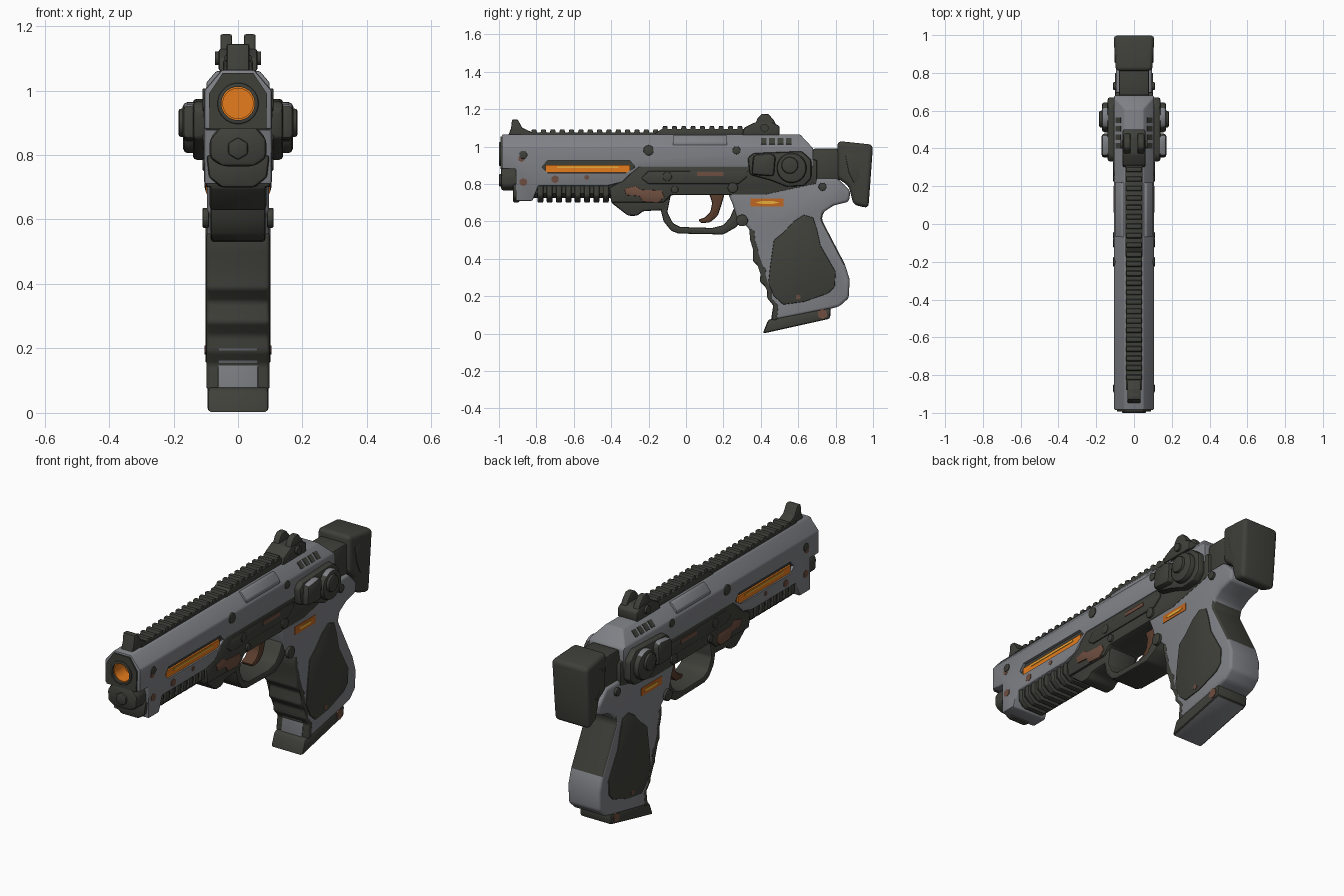
import bpy, bmesh, math

if "Cube" in bpy.data.objects:
    bpy.data.objects.remove(bpy.data.objects["Cube"])


def material(name, rgb):
    m = bpy.data.materials.new(name)
    m.diffuse_color = (*rgb, 1)
    m.use_nodes = True
    m.node_tree.nodes["Principled BSDF"].inputs["Base Color"].default_value = m.diffuse_color
    return m


GREY = material("worn grey metal", (0.215, 0.22, 0.24))
DARK = material("dark olive metal", (0.05, 0.051, 0.042))
ORANGE = material("glowing orange", (0.78, 0.20, 0.012))
DEEP = material("deep orange", (0.52, 0.13, 0.015))
YELLOW = material("hot yellow", (0.80, 0.42, 0.04))
RUST = material("rust brown", (0.155, 0.075, 0.05))
BROWN = material("dark trigger brown", (0.10, 0.045, 0.025))


def extrude(name, pts, a, b, mat, axis='x', bevel=0.0, pair=False, chamfer=False, seg=2):
    """Extrude a (y,z) profile along x, or an (x,z) profile along y; pair adds the mirrored copy."""
    bm = bmesh.new()
    for s in ((1, -1) if pair else (1,)):
        rings = []
        for d in (a, b):
            rings.append([bm.verts.new((s * d, p, q) if axis == 'x' else (s * p, d, q)) for p, q in pts])
        n = len(pts)
        bm.faces.new(rings[0])
        bm.faces.new(rings[1][::-1])
        for i in range(n):
            j = (i + 1) % n
            bm.faces.new((rings[0][i], rings[1][i], rings[1][j], rings[0][j]))
    if chamfer:  # slope off both upper edges
        for s in (1, -1):
            r = bmesh.ops.bisect_plane(bm, geom=bm.verts[:] + bm.edges[:] + bm.faces[:],
                                       plane_co=(s * 0.105, 0, 1.0), plane_no=(s * 0.065, 0, 0.055),
                                       clear_outer=True)
            bmesh.ops.edgeloop_fill(bm, edges=[e for e in r['geom_cut'] if isinstance(e, bmesh.types.BMEdge)])
    bmesh.ops.recalc_face_normals(bm, faces=bm.faces[:])
    if bevel:
        edges = [e for e in bm.edges if len(e.link_faces) == 2 and e.calc_face_angle() > 0.45]
        bmesh.ops.bevel(bm, geom=edges, offset=bevel, segments=seg, profile=0.5,
                        affect='EDGES', clamp_overlap=True)
    me = bpy.data.meshes.new(name)
    bm.to_mesh(me)
    bm.free()
    me.materials.append(mat)
    ob = bpy.data.objects.new(name, me)
    bpy.context.collection.objects.link(ob)
    return ob


def circle(u, v, r, n=24):
    return [(u + r * math.cos(2 * math.pi * (i + .5) / n), v + r * math.sin(2 * math.pi * (i + .5) / n)) for i in range(n)]


def rect(u0, u1, v0, v1):
    return [(u0, v0), (u1, v0), (u1, v1), (u0, v1)]


def sym(pts):
    """Close a right-hand half outline with its mirror image."""
    return pts + [(-x, z) for x, z in reversed(pts)]


def cut(ob, pts, a, b, axis):
    cutter = extrude("cutter", pts, a, b, DARK, axis)
    m = ob.modifiers.new("cut", 'BOOLEAN')
    m.operation, m.object, m.solver = 'DIFFERENCE', cutter, 'EXACT'
    bpy.context.view_layer.objects.active = ob
    bpy.ops.object.modifier_apply(modifier=m.name)
    bpy.data.objects.remove(cutter)


def paint(ob, mat, rule):
    ob.data.materials.append(mat)
    k = len(ob.data.materials) - 1
    for f in ob.data.polygons:
        if rule(f.center, f.normal):
            f.material_index = k


# Slide with slot and bore
slide = extrude("slide", [(-.985, .88), (-.91, .88), (-.91, .71), (-.82, .71), (-.79, .79), (-.42, .79), (-.34, .81),
                          (-.30, .85), (-.25, .89), (.68, .89), (.68, .99), (.61, 1.065), (-.985, 1.065)],
                -.105, .105, GREY, bevel=.007, chamfer=True)
SLOT = [(-.77, .89), (-.74, .86), (-.32, .86), (-.27, .89), (-.30, .925), (-.74, .925)]
cut(slide, SLOT, -.2, .2, 'x')
cut(slide, circle(0, .96, .052), -1.1, -.85, 'y')
extrude("slot_core", rect(-.8, -.25, .84, .94), -.09, .09, DARK)
extrude("slot_glow", rect(-.75, -.30, .862, .902), -.099, .099, ORANGE)
extrude("slot_hot_line", rect(-.69, -.36, .885, .894), .099, .102, YELLOW, pair=True)

# Muzzle
face = extrude("muzzle_face", sym([(.088, .88), (.09, .99), (.047, 1.055)]), -.993, -.97, DARK, 'y')
cut(face, circle(0, .96, .052), -1.1, -.85, 'y')
ring = extrude("muzzle_ring", circle(0, .96, .064), -1.0, -.97, DARK, 'y', bevel=.004)
cut(ring, circle(0, .96, .052), -1.1, -.85, 'y')
bore = extrude("glowing_bore", circle(0, .96, .058), -.985, -.84, ORANGE, 'y')
cut(bore, circle(0, .96, .047), -1.1, -.9, 'y')
extrude("nose_cap", sym([(.05, .765), (.088, .79), (.088, .85), (.055, .89)]), -.99, -.88, DARK, 'y', bevel=.015)
extrude("nose_socket", circle(0, .82, .035, 6), -1.0, -.95, DARK, 'y', bevel=.006)
extrude("nose_lower", sym([(.05, .70), (.09, .73), (.098, .80)]), -.925, -.89, DARK, 'y', bevel=.01)

# Ribbed rail below the barrel
extrude("under_rail", sym([(.05, .725), (.08, .75), (.08, .81)]), -.84, -.36, DARK, 'y')
for i in range(9):
    y = -.795 + i * .05
    extrude("under_rib", sym([(.055, .70), (.094, .735), (.094, .795)]), y, y + .032, DARK, 'y', bevel=.008)

# Frame between slide and grip
extrude("frame", [(-.41, .78), (-.40, .70), (-.12, .70), (-.08, .74), (.25, .74), (.42, .74), (.70, .80), (.70, .93),
                  (-.25, .93), (-.32, .83)], -.1, .1, DARK, bevel=.01)
extrude("frame_ledge", [(-.24, .83), (-.2, .80), (.28, .80), (.33, .84), (.33, .87), (-.2, .87)], .09, .106, DARK,
        bevel=.006, pair=True)
extrude("front_block", [(-.40, .70), (-.31, .63), (-.26, .63), (-.23, .655), (-.11, .66), (-.08, .75), (-.39, .78)],
        -.088, .088, DARK, bevel=.012)
extrude("trigger_guard", [(-.15, .72), (-.12, .60), (-.08, .55), (-.04, .535), (.20, .53), (.27, .57), (.33, .66),
                          (.27, .70), (.235, .62), (.20, .58), (.14, .565), (-.03, .57), (-.07, .59), (-.10, .65),
                          (-.08, .75)], -.085, .085, DARK, bevel=.01)
extrude("trigger", [(.12, .76), (.14, .70), (.13, .65), (.10, .62), (.065, .61), (.08, .59), (.13, .595), (.17, .63),
                    (.19, .69), (.21, .76)], -.035, .035, BROWN, bevel=.01)

# Grip with finger grooves and rear tang
FRONT = [(.34, .56), (.345, .50), (.36, .45), (.36, .385), (.405, .345), (.395, .28), (.435, .24), (.435, .19),
         (.47, .15), (.46, .07)]
grip = extrude("grip", [(.22, .76), (.25, .69), (.27, .62)] + FRONT +
               [(.76, .13), (.82, .145), (.87, .19), (.875, .29), (.85, .37), (.725, .61), (.735, .65), (.79, .685),
                (.87, .705), (.88, .76), (.81, .83), (.70, .83), (.42, .77)], -.096, .096, GREY, bevel=.016, seg=3)
paint(grip, DARK, lambda c, n: abs(n.x) < .8 and (.36 < c.z < .64 and n.y > .2 and c.y > .6))
extrude("finger_ridges", [(y - .002, z) for y, z in FRONT] + [(y + .03, z) for y, z in reversed(FRONT)],
        -.098, .098, DARK, bevel=.012, seg=3)
extrude("grip_front_wear", [(.43, .20), (.466, .15), (.455, .075), (.48, .075), (.48, .2)], -.062, .062, GREY,
        bevel=.003)
extrude("grip_panel", [(.575, .60), (.63, .635), (.68, .62), (.70, .56), (.72, .47), (.80, .33), (.795, .25), (.76, .215),
                       (.63, .17), (.52, .155), (.47, .20), (.44, .27), (.45, .36), (.47, .50), (.52, .54)],
        .09, .101, DARK, bevel=.005, pair=True)
base = extrude("magazine_base", [(.41, 0), (.77, .08), (.775, .14), (.44, .075)], -.095, .095, DARK, bevel=.012)
paint(base, GREY, lambda c, n: n.z < -.9)
extrude("grip_glow", rect(.345, .52, .68, .722), .09, .099, DEEP, pair=True)
extrude("grip_hot_line", [(.37, .70), (.40, .694), (.47, .694), (.50, .70), (.47, .708), (.40, .708)], .097, .101,
        YELLOW, pair=True)

# Rear housing and flared tail block
extrude("rear_housing", [(.64, .82), (.84, .82), (.86, .99), (.68, .99)], -.08, .08, DARK, bevel=.012)
tail = extrude("tail_block", [(.81, 1.03), (.81, .83), (.87, .79), (.895, .69), (.975, .67), (.985, .80),
                              (1.0, 1.01)], -.098, .098, DARK, bevel=.024, seg=4)
for v in tail.data.vertices:
    v.co.x *= 1 + 1.7 * max(0, v.co.y - .92)
extrude("tail_rib", [(.85, .96), (.96, .96), (.94, .84), (.90, .80), (.87, .86)], .09, .103, DARK, bevel=.008, pair=True)

# Side pods with worn tops
extrude("pod_base", [(.34, .85), (.45, .82), (.54, .785), (.63, .79), (.67, .83), (.67, .93), (.62, .975), (.36, .965),
                     (.33, .94)], .09, .14, DARK, bevel=.012, pair=True)
pod_box = extrude("pod_box", [(.35, .85), (.47, .84), (.48, .95), (.45, .965), (.36, .955)], .12, .172, DARK,
                  bevel=.016, pair=True)
pod_knob = extrude("pod_knob", circle(.565, .885, .08), .12, .17, DARK, bevel=.014, pair=True)
for pod in (pod_box, pod_knob):
    paint(pod, GREY, lambda c, n: n.z > .8)
extrude("pod_cap", circle(.555, .90, .045), .15, .185, DARK, bevel=.01, pair=True)

# Top rail and sights
extrude("top_rail", rect(-.88, .32, 1.05, 1.076), -.042, .042, DARK)
extrude("top_rail_raised", [(-.18, 1.06), (.32, 1.06), (.32, 1.094), (-.13, 1.094)], -.046, .046, DARK, bevel=.004)
for i in range(23):
    y = -.83 + i * .05
    top = 1.11 if y > -.15 else 1.092
    extrude("rail_tooth", [(y, 1.06), (y + .036, 1.06), (y + .03, top), (y + .006, top)], -.042, .042, DARK,
            bevel=.005)
extrude("front_sight", [(-.95, 1.06), (-.935, 1.10), (-.93, 1.145), (-.90, 1.145), (-.875, 1.10), (-.82, 1.075),
                        (-.81, 1.06)], -.035, .035, DARK, bevel=.006)
extrude("rear_sight_base", [(.30, 1.06), (.31, 1.10), (.37, 1.13), (.46, 1.13), (.50, 1.11), (.50, 1.06)],
        -.06, .06, DARK, bevel=.008)
extrude("rear_sight_ear", [(.36, 1.10), (.385, 1.155), (.405, 1.175), (.44, 1.175), (.47, 1.14), (.49, 1.10)],
        .018, .055, DARK, bevel=.007, pair=True)
extrude("sight_screw", circle(.42, 1.10, .022, 12), .05, .072, DARK, pair=True)

# Slide details: raised strip, vents, pins and worn spots
extrude("slide_strip", [(.05, 1.0), (.098, 1.0), (.098, 1.025), (.068, 1.06), (.05, 1.06)], -.07, .22, GREY, 'y',
        bevel=.004, pair=True)
for i in range(4):
    y = .40 + i * .045
    extrude("vent", [(.094, 1.010), (.068, 1.041), (.072, 1.045), (.098, 1.0146)], y, y + .03, DARK, 'y', pair=True)
for y, z, r in ((-.20, .98, .028), (.27, .98, .022), (.30, .605, .032), (.25, .78, .028), (.73, .785, .022),
                (-.10, .84, .025), (-.87, .955, .022), (-.06, .77, .02)):
    extrude("pin", circle(y, z, r, 12), .09, .110, DARK, bevel=.004, pair=True)
for y, z, r, x in ((-.88, .935, .018, .107), (-.87, .81, .022, .107), (-.70, .825, .022, .107), (-.53, .835, .014, .107),
                   (.73, .105, .028, .098), (.60, .195, .014, .104)):
    extrude("rust_spot", circle(y, z, r, 6), .09, x, RUST, pair=True)
extrude("frame_rust", [(-.33, .775), (-.27, .79), (-.24, .77), (-.13, .765), (-.115, .73), (-.15, .70), (-.23, .705),
                       (-.25, .735), (-.32, .74)], .09, .104, RUST, bevel=.003, pair=True)
extrude("rust_slot", rect(.06, .20, .843, .863), .10, .109, RUST, pair=True)

# Smooth curved surfaces, keep edges crisp
bpy.ops.object.select_all(action='SELECT')
bpy.context.view_layer.objects.active = slide
bpy.ops.object.shade_smooth_by_angle(angle=math.radians(35))
